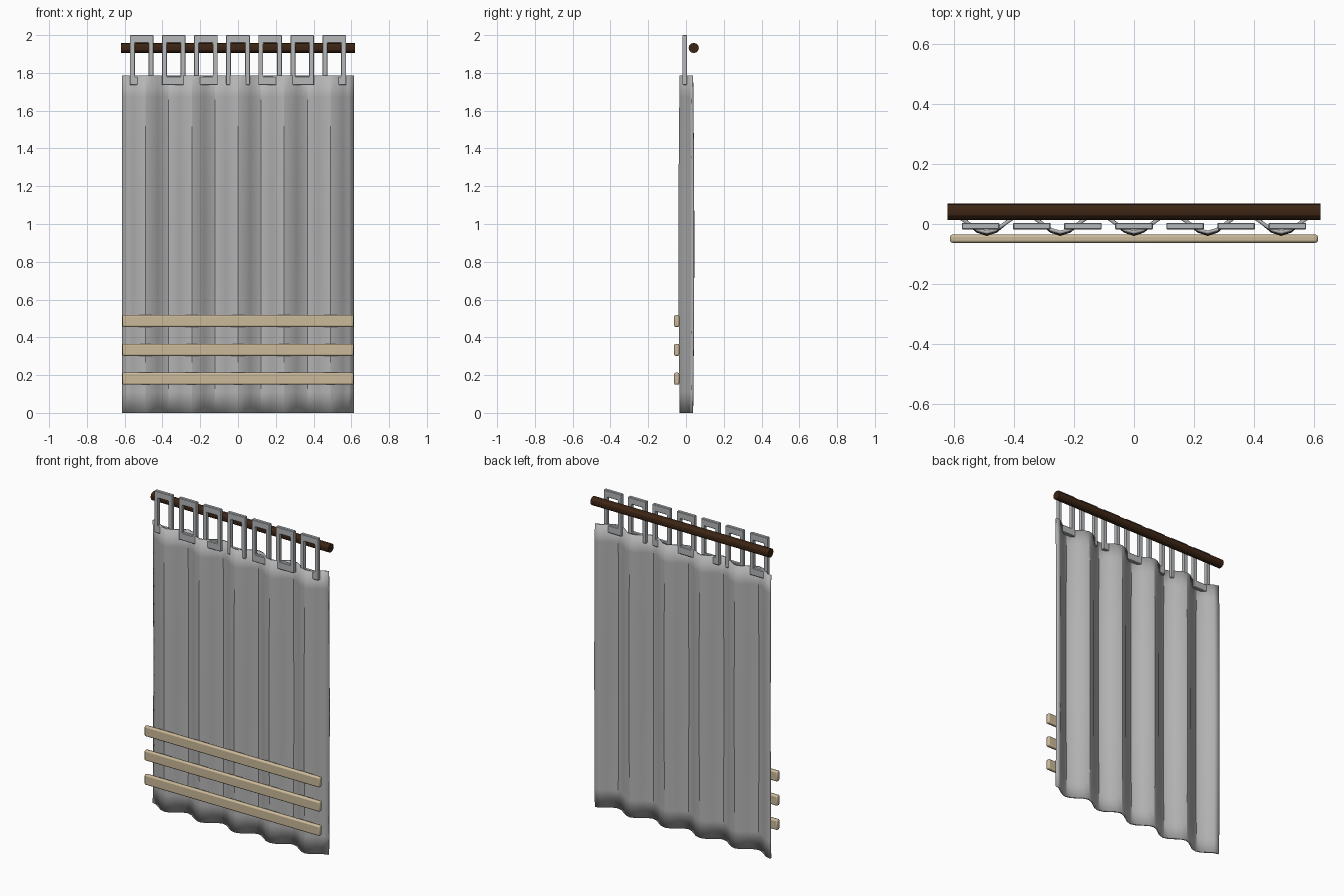
import bpy, bmesh, math
from mathutils import Matrix

cube = bpy.data.objects.get("Cube")
if cube:
    bpy.data.objects.remove(cube, do_unlink=True)


def material(name, colour):
    m = bpy.data.materials.new(name)
    m.use_nodes = True
    m.diffuse_color = (*colour, 1)
    m.node_tree.nodes["Principled BSDF"].inputs["Base Color"].default_value = (*colour, 1)
    return m


CLOTH = material("grey cloth", (0.46, 0.46, 0.46))
TAB = material("pale grey tab", (0.46, 0.475, 0.49))
TRIM = material("tan trim", (0.60, 0.49, 0.32))
WOOD = material("dark wood", (0.045, 0.018, 0.007))


def add_object(name, bm, mat, smooth=True):
    bmesh.ops.recalc_face_normals(bm, faces=bm.faces)
    mesh = bpy.data.meshes.new(name)
    bm.to_mesh(mesh)
    bm.free()
    mesh.materials.append(mat)
    ob = bpy.data.objects.new(name, mesh)
    bpy.context.collection.objects.link(ob)
    if smooth:
        bpy.ops.object.select_all(action="DESELECT")
        ob.select_set(True)
        bpy.context.view_layer.objects.active = ob
        bpy.ops.object.shade_smooth_by_angle(angle=math.radians(30))
    return ob


def bevel(ob, width, segments):
    mod = ob.modifiers.new("Bevel", "BEVEL")
    mod.width = width
    mod.segments = segments


# Pleated curtain: a wave in plan that billows slightly at mid height
HALF, HEIGHT, PLEATS, STEPS, ROWS = 0.612, 1.785, 5, 8, 16
THICK = 0.012
bm = bmesh.new()
columns = PLEATS * STEPS
grid = []
for r in range(ROWS + 1):
    t = r / ROWS
    depth = 0.03 + 0.006 * math.sin(math.pi * t)
    row = []
    for c in range(columns + 1):
        x = HALF * (2 * c / columns - 1)
        y = 0.002 + depth * math.cos(math.tau * c / STEPS)
        row.append(bm.verts.new((x, y, t * HEIGHT)))
    grid.append(row)
for lower, upper in zip(grid, grid[1:]):
    for c in range(columns):
        bm.faces.new((lower[c], lower[c + 1], upper[c + 1], upper[c]))
curtain = add_object("curtain", bm, CLOTH)
solid = curtain.modifiers.new("Thickness", "SOLIDIFY")
solid.thickness = THICK
solid.offset = 0

# Rod
bm = bmesh.new()
bmesh.ops.create_cone(bm, cap_ends=True, segments=12, radius1=0.027, radius2=0.027, depth=1.24,
                      matrix=Matrix.Translation((0, 0.041, 1.932)) @ Matrix.Rotation(math.pi / 2, 4, "Y"))
add_object("rod", bm, WOOD)


# Hanging tabs: rectangular frames extruded front to back
def tab(name, cx):
    bm = bmesh.new()
    loops = []
    for w, z0, z1 in ((0.0625, 1.735, 2.0), (0.0365, 1.783, 1.957)):
        corners = ((-w, z0), (w, z0), (w, z1), (-w, z1))
        loops.append([bm.verts.new((cx + x, -0.018, z)) for x, z in corners])
    outer, inner = loops
    faces = []
    for i in range(4):
        j = (i + 1) % 4
        faces.append(bm.faces.new((outer[i], outer[j], inner[j], inner[i])))
    out = bmesh.ops.extrude_face_region(bm, geom=faces, use_keep_orig=True)
    moved = [g for g in out["geom"] if isinstance(g, bmesh.types.BMVert)]
    bmesh.ops.translate(bm, verts=moved, vec=(0, 0.022, 0))
    bevel(add_object(name, bm, TAB, smooth=False), 0.003, 1)


for i in range(7):
    tab(f"hanging_tab_{i + 1}", (i - 3) * 0.17)

# Trim bands with rounded edges
for i, z in enumerate((0.181, 0.334, 0.487)):
    bm = bmesh.new()
    bmesh.ops.create_cube(bm, size=1, matrix=Matrix.Translation((0, -0.049, z))
                          @ Matrix.Diagonal((2 * HALF, 0.027, 0.064, 1)))
    bevel(add_object(f"trim_band_{i + 1}", bm, TRIM), 0.008, 2)
